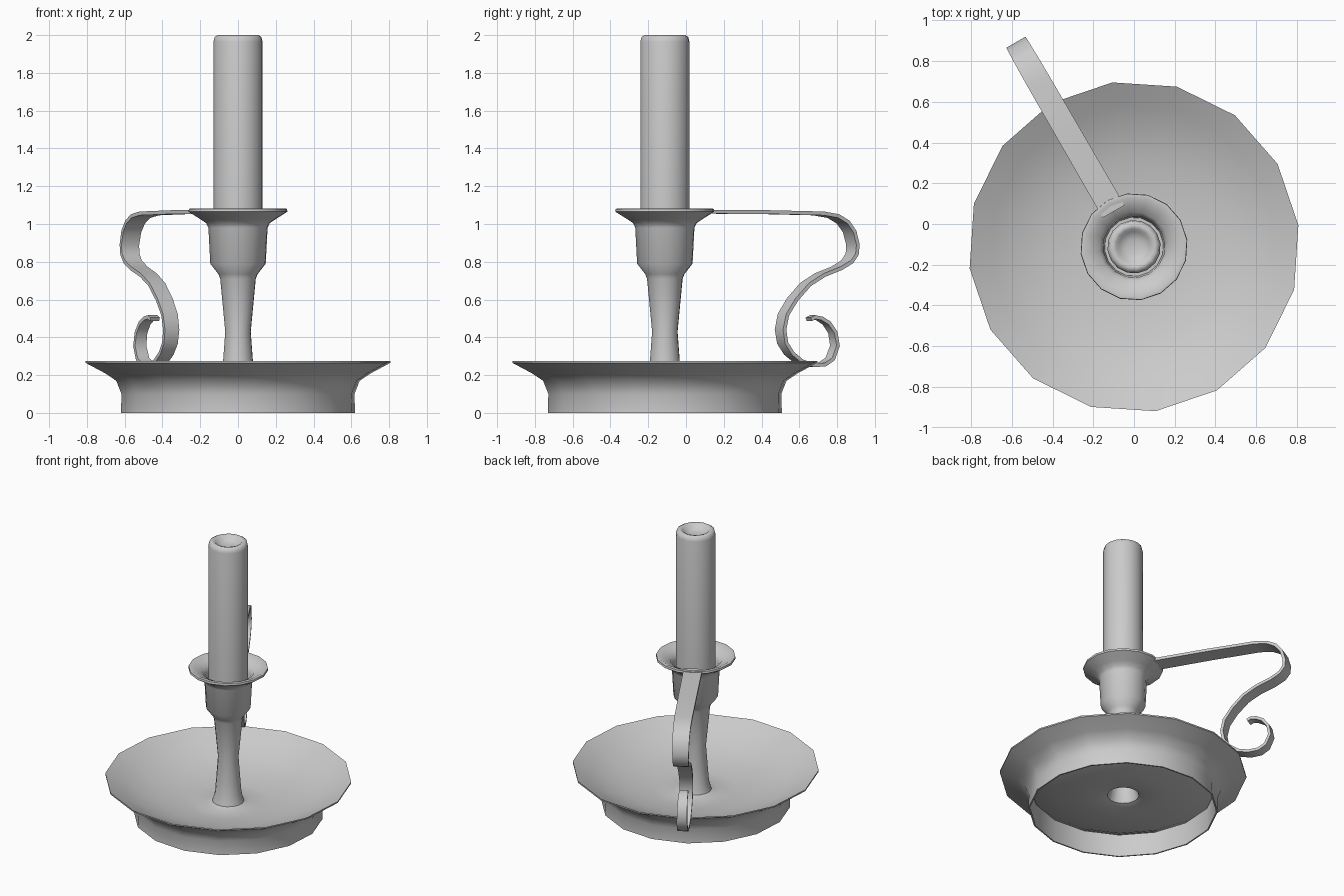
import bpy, bmesh, math
from mathutils import Vector

if "Cube" in bpy.data.objects:
    bpy.data.objects.remove(bpy.data.objects["Cube"])

AXIS_Y = -0.112            # centre line of the turned parts
START = math.radians(7.5)  # first vertex angle of the 16-gons
SIDES = 16


def finish(name, bm, angle=40):
    mesh = bpy.data.meshes.new(name)
    bm.to_mesh(mesh)
    bm.free()
    obj = bpy.data.objects.new(name, mesh)
    bpy.context.collection.objects.link(obj)
    bpy.ops.object.select_all(action='DESELECT')
    obj.select_set(True)
    bpy.context.view_layer.objects.active = obj
    bpy.ops.object.shade_smooth_by_angle(angle=math.radians(angle))
    return obj


def lathe(name, profile, angle=40):
    """Revolve (radius, z) points, listed so that faces point outwards."""
    bm = bmesh.new()
    rings = []
    for r, z in profile:
        if r == 0:
            rings.append([bm.verts.new((0, AXIS_Y, z))] * SIDES)
            continue
        rings.append([bm.verts.new((r * math.cos(START + math.tau * i / SIDES),
                                    AXIS_Y + r * math.sin(START + math.tau * i / SIDES), z))
                      for i in range(SIDES)])
    for a, b in zip(rings, rings[1:]):
        for i in range(SIDES):
            j = (i + 1) % SIDES
            bm.faces.new(list(dict.fromkeys((a[i], a[j], b[j], b[i]))))
    return finish(name, bm, angle)


# Pan, open underneath: inner wall, foot, outer wall, flared rim, dish and
# the stem rising from it, ending in the candle cup and drip flange
lathe("pan_and_stem", [
    (0.61, 0.16), (0.615, 0.0), (0.625, 0.0), (0.622, 0.10), (0.65, 0.17),
    (0.71, 0.21), (0.814, 0.265), (0.814, 0.275), (0.70, 0.215), (0.60, 0.167),
    (0.45, 0.125), (0.28, 0.10), (0.15, 0.095), (0.105, 0.11), (0.088, 0.17),
    (0.08, 0.27), (0.068, 0.43), (0.095, 0.71), (0.105, 0.735), (0.148, 0.79),
    (0.158, 0.98), (0.17, 1.005), (0.20, 1.025), (0.264, 1.065), (0.262, 1.08),
    (0.245, 1.083), (0.205, 1.06), (0.17, 1.045), (0.152, 1.01), (0.145, 0.90),
    (0.0, 0.90)], 50)

# Candle with a softened edge and a hollow melted top
lathe("candle", [
    (0, 0.90), (0.131, 0.90), (0.131, 1.965), (0.125, 1.99), (0.108, 2.0),
    (0.09, 1.995), (0.075, 1.975), (0.04, 1.962), (0, 1.96)], 60)

# Scrolled strap handle: (distance from axis, z) along the 120 degree direction
PATH = [(0.20, 1.065), (0.60, 1.063), (0.94, 1.056), (1.03, 1.042), (1.09, 1.01),
        (1.13, 0.96), (1.15, 0.89), (1.145, 0.84), (1.115, 0.80), (1.05, 0.765),
        (0.95, 0.73), (0.86, 0.68), (0.78, 0.60), (0.725, 0.52), (0.707, 0.44),
        (0.72, 0.37), (0.76, 0.315), (0.82, 0.272), (0.89, 0.253), (0.96, 0.255),
        (1.01, 0.285), (1.04, 0.355), (1.027, 0.425), (0.99, 0.475), (0.945, 0.50),
        (0.905, 0.507), (0.88, 0.495)]
THICK = 0.02
out = Vector((math.cos(math.radians(120)), math.sin(math.radians(120)), 0))
side = Vector((-out.y, out.x, 0))
up = Vector((0, 0, 1))
bm = bmesh.new()
sections = []
for i, (s, z) in enumerate(PATH):
    p, q = PATH[max(i - 1, 0)], PATH[min(i + 1, len(PATH) - 1)]
    tangent = (out * (q[0] - p[0]) + up * (q[1] - p[1])).normalized()
    normal = tangent.cross(side) * THICK / 2
    half = 0.062 - 0.034 * i / (len(PATH) - 1)   # strap narrows to the curl
    centre = Vector((0, AXIS_Y, 0)) + out * s + up * z
    sections.append([bm.verts.new(centre + side * (half * u) + normal * v)
                     for u, v in ((-1, -1), (1, -1), (1, 1), (-1, 1))])
for a, b in zip(sections, sections[1:]):
    for k in range(4):
        m = (k + 1) % 4
        bm.faces.new((a[k], a[m], b[m], b[k]))
bm.faces.new(sections[0])
bm.faces.new(sections[-1])
bmesh.ops.recalc_face_normals(bm, faces=bm.faces)
finish("handle", bm)
